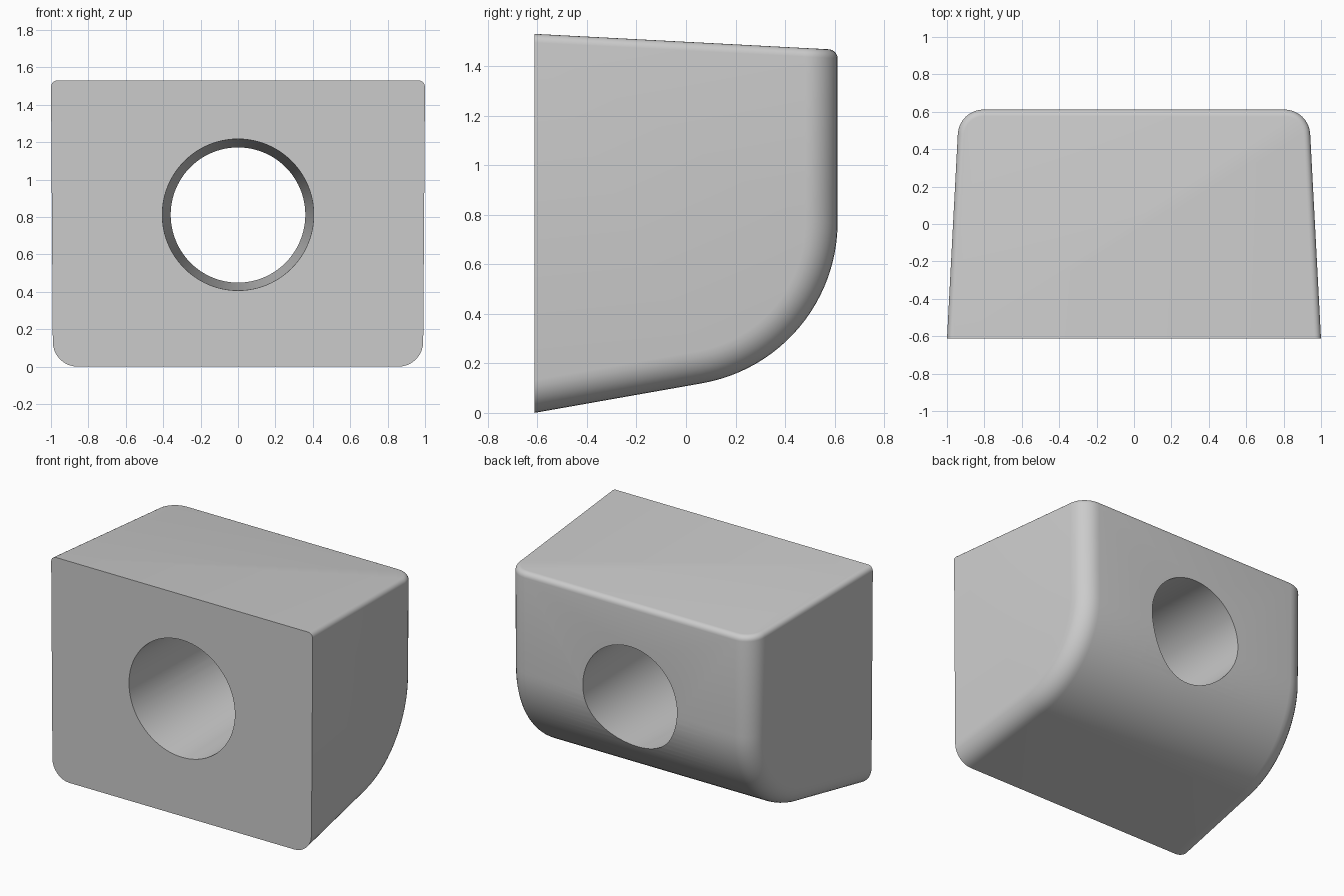
import bpy, bmesh, math

cube = bpy.data.objects.get("Cube")
if cube:
    bpy.data.objects.remove(cube, do_unlink=True)

FRONT, BACK, HEIGHT = -0.612, 0.612, 1.53
DRAFT = math.tan(math.radians(3))


def half_width(y, z):
    """Side walls lean inward towards the back and slightly towards the bottom."""
    return 1 - DRAFT * (y - FRONT) - 0.007 * (HEIGHT - z)


def top_z(y):
    return HEIGHT - DRAFT * (y - FRONT)


# Material
grey = bpy.data.materials.new("light grey")
grey.use_nodes = True
colour = (0.6, 0.6, 0.6, 1)
grey.diffuse_color = colour
grey.node_tree.nodes["Principled BSDF"].inputs["Base Color"].default_value = colour

# Side profile: sloping underside, large rounded heel, upright back
radius, steps = 0.66, 24
profile = [(FRONT, 0)]
for i in range(steps + 1):
    a = math.radians(-80 + 80 * i / steps)
    profile.append((BACK - radius + radius * math.cos(a), 0.77 + radius * math.sin(a)))
profile += [(BACK, top_z(BACK)), (FRONT, HEIGHT)]

# Block: the profile on both sides joined by strips
bm = bmesh.new()
right, left = [[bm.verts.new((s * half_width(y, z), y, z)) for y, z in profile]
               for s in (-1, 1)]
bm.faces.new(right)
bm.faces.new(left[::-1])
n = len(profile)
for i in range(n):
    j = (i + 1) % n
    bm.faces.new((right[j], right[i], left[i], left[j]))
bmesh.ops.recalc_face_normals(bm, faces=bm.faces)

# Wide rounding along the underside and back, on both sides
edges = [bm.edges.get((side[i], side[i + 1])) for side in (right, left) for i in range(n - 2)]
bmesh.ops.bevel(bm, geom=edges, offset=0.13, offset_type='OFFSET', segments=8,
                profile=0.5, affect='EDGES', clamp_overlap=False)

# Narrow rounding around the top, leaving the front edge sharp
rim = [e for e in bm.edges
       if all(abs(v.co.z - top_z(v.co.y)) < 1e-4 for v in e.verts)
       and not all(v.co.y < FRONT + 1e-4 for v in e.verts)]
bmesh.ops.bevel(bm, geom=rim, offset=0.035, offset_type='OFFSET', segments=5,
                profile=0.5, affect='EDGES', clamp_overlap=False)

mesh = bpy.data.meshes.new("block")
bm.to_mesh(mesh)
bm.free()
block = bpy.data.objects.new("block", mesh)
bpy.context.collection.objects.link(block)
mesh.materials.append(grey)

# Tapered through hole, narrowing towards the back
slope, extra = 0.045 / (BACK - FRONT), 0.1
bpy.ops.mesh.primitive_cone_add(vertices=96, radius1=0.405 + slope * extra,
                                radius2=0.36 - slope * extra,
                                depth=BACK - FRONT + 2 * extra,
                                location=(0, 0, 0.812),
                                rotation=(-math.pi / 2, 0, 0))
cutter = bpy.context.object
cutter.name = "hole_cutter"
cutter.data.materials.append(grey)
cutter.hide_render = True

cut = block.modifiers.new("hole", 'BOOLEAN')
cut.operation = 'DIFFERENCE'
cut.solver = 'EXACT'
cut.object = cutter
bpy.ops.object.select_all(action='DESELECT')
block.select_set(True)
bpy.context.view_layer.objects.active = block
bpy.ops.object.modifier_apply(modifier=cut.name)
bpy.data.objects.remove(cutter, do_unlink=True)
bpy.ops.object.shade_smooth_by_angle(angle=math.radians(30))
